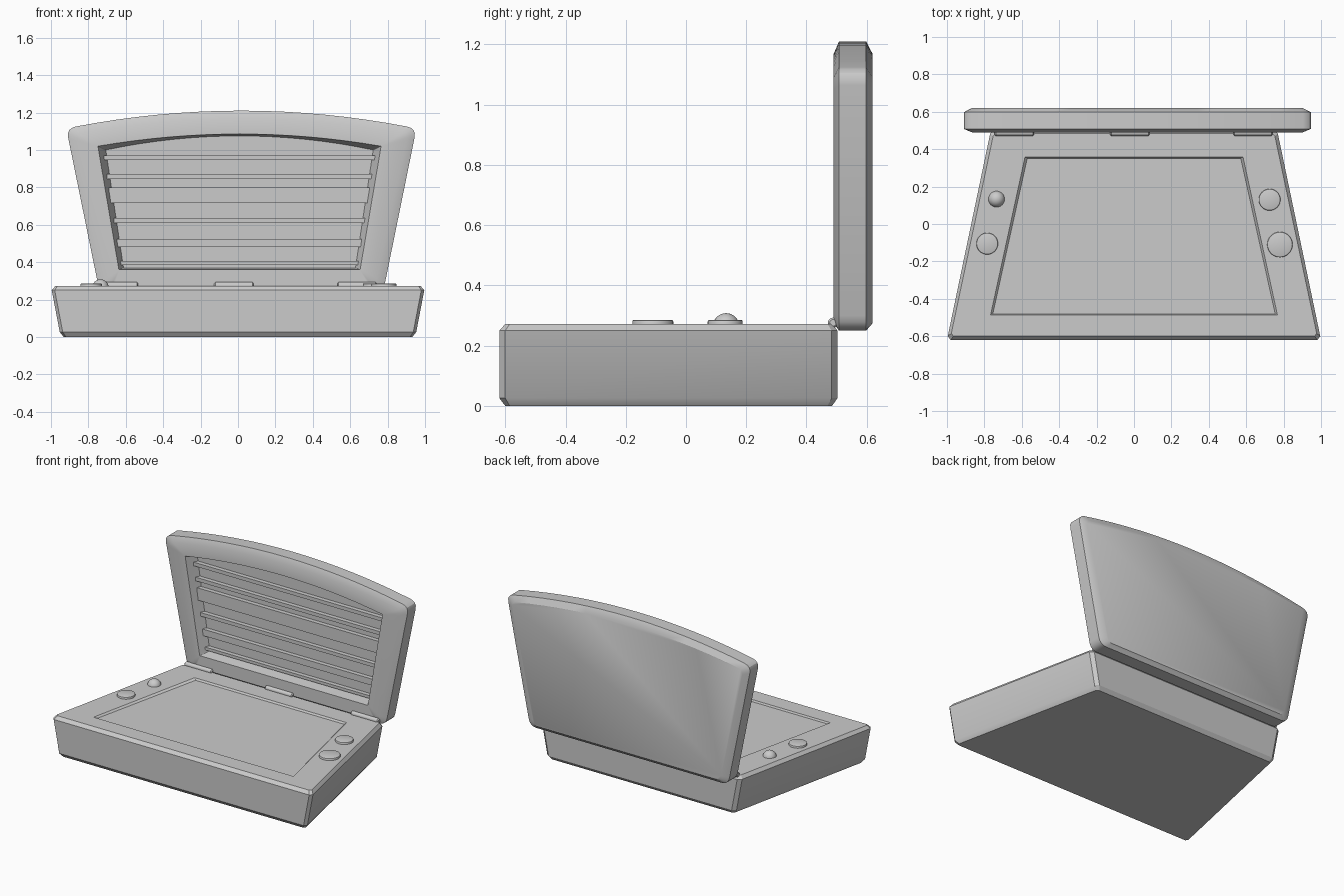
import bpy, bmesh, math
from mathutils import Vector, Matrix

cube = bpy.data.objects.get("Cube")
if cube:
    bpy.data.objects.remove(cube)

GREY = (0.6, 0.6, 0.6, 1)
grey = bpy.data.materials.new("plain grey")
grey.use_nodes = True
grey.diffuse_color = GREY
grey.node_tree.nodes["Principled BSDF"].inputs["Base Color"].default_value = GREY


def finish(name, bm, angle=28):
    bmesh.ops.recalc_face_normals(bm, faces=bm.faces)
    mesh = bpy.data.meshes.new(name)
    bm.to_mesh(mesh)
    bm.free()
    mesh.materials.append(grey)
    ob = bpy.data.objects.new(name, mesh)
    bpy.context.collection.objects.link(ob)
    bpy.ops.object.select_all(action="DESELECT")
    ob.select_set(True)
    bpy.context.view_layer.objects.active = ob
    bpy.ops.object.shade_smooth_by_angle(angle=math.radians(angle))
    return ob


def loft(name, rings):
    """Skin a row of equal point rings and cap both ends."""
    bm = bmesh.new()
    loops = [[bm.verts.new(p) for p in ring] for ring in rings]
    for a, b in zip(loops, loops[1:]):
        for i in range(len(a)):
            j = (i + 1) % len(a)
            bm.faces.new((a[i], a[j], b[j], b[i]))
    bm.faces.new(loops[0])
    bm.faces.new(loops[-1])
    return finish(name, bm)


def base_ring(front, back, y0, y1, z, cut):
    """Trapezoid with clipped corners, wide at the front."""
    corners = [Vector(p) for p in ((-front, y0, z), (front, y0, z), (back, y1, z), (-back, y1, z))]
    ring = []
    for i, c in enumerate(corners):
        for other in (corners[i - 1], corners[(i + 1) % 4]):
            ring.append(c + (other - c).normalized() * cut)
    return ring


def lid_ring(y, low, z_low, high, z_side, z_mid, r, cx=0.018):
    """Flared outline with rounded corners and an arched top."""
    def arch(x):
        return z_mid - (z_mid - z_side) * (x / high) ** 2

    def fillet(a, c, b, steps=4):
        a, c, b = Vector(a), Vector(c), Vector(b)
        for k in range(steps + 1):
            t = k / steps
            yield a * (1 - t) ** 2 + c * 2 * t * (1 - t) + b * t * t

    slope = (high - low) / (z_side - z_low)
    half = list(fillet((low - r, z_low), (low, z_low), (low + slope * r, z_low + r)))
    half += fillet((high - slope * r, z_side - r), (high, z_side), (high - r, arch(high - r)))
    half += [Vector((x, arch(x))) for x in ((high - r) * k / 8 for k in range(7, 0, -1))]
    pts = [(p.x, p.y) for p in half] + [(0, z_mid)] + [(-p.x, p.y) for p in reversed(half)]
    return [(x + cx, y, z) for x, z in pts]


def disc(name, x, y, z, r, height, bevel):
    bm = bmesh.new()
    bmesh.ops.create_cone(bm, cap_ends=True, segments=32, radius1=r, radius2=r, depth=height,
                          matrix=Matrix.Translation((x, y, z)))
    top = [e for e in bm.edges if all(v.co.z > z for v in e.verts)]
    bmesh.ops.bevel(bm, geom=top, offset=bevel, segments=2, affect="EDGES", profile=0.5)
    return finish(name, bm)


# Lower body with a shallow sunken panel
DECK = 0.272
loft("base", [
    base_ring(0.935, 0.705, -0.60, 0.485, 0.0, 0.015),
    base_ring(0.957, 0.722, -0.62, 0.503, 0.026, 0.02),
    base_ring(1.0, 0.765, -0.62, 0.503, 0.25, 0.02),
    base_ring(0.98, 0.75, -0.60, 0.485, DECK, 0.015),
    base_ring(0.767, 0.583, -0.487, 0.358, DECK, 0.002),
    base_ring(0.755, 0.571, -0.481, 0.350, DECK - 0.012, 0.002),
])

# Lid shell with a recess in its front
loft("lid", [
    lid_ring(0.62, 0.715, 0.275, 0.89, 1.085, 1.168, 0.035),
    lid_ring(0.598, 0.76, 0.25, 0.936, 1.115, 1.21, 0.05),
    lid_ring(0.508, 0.76, 0.25, 0.936, 1.115, 1.21, 0.05),
    lid_ring(0.49, 0.715, 0.275, 0.89, 1.085, 1.168, 0.035),
    lid_ring(0.49, 0.645, 0.36, 0.757, 1.02, 1.085, 0.004, 0.008),
    lid_ring(0.565, 0.62, 0.37, 0.715, 1.0, 1.075, 0.004, 0.008),
])

# Raised bars across the recess
for z0, z1 in ((0.385, 0.405), (0.48, 0.525), (0.61, 0.635),
               (0.715, 0.80), (0.845, 0.87), (0.945, 0.97)):
    half = 0.637 + 0.157 * (z1 - 0.4)
    bm = bmesh.new()
    bmesh.ops.create_cube(bm, size=1, matrix=Matrix.Translation((0.01, 0.552, (z0 + z1) / 2))
                          @ Matrix.Diagonal((2 * half, 0.034, z1 - z0, 1)))
    finish("lid_bar", bm)

# Hinge barrels
for x in (-0.64, -0.022, 0.636):
    bm = bmesh.new()
    bmesh.ops.create_cone(bm, cap_ends=True, segments=16, radius1=0.017, radius2=0.017, depth=0.21,
                          matrix=Matrix.Translation((x, 0.488, 0.276)) @ Matrix.Rotation(math.pi / 2, 4, "Y"))
    ends = [e for e in bm.edges if abs(e.verts[0].co.x - e.verts[1].co.x) < 0.01]
    bmesh.ops.bevel(bm, geom=ends, offset=0.006, segments=1, affect="EDGES")
    finish("hinge", bm)

# Round buttons on the deck
for x, y, r in ((0.725, 0.13, 0.058), (0.78, -0.11, 0.068), (-0.785, -0.105, 0.058)):
    disc("button", x, y, 0.272, r, 0.028, 0.006)

# Ball knob
bm = bmesh.new()
bmesh.ops.create_uvsphere(bm, u_segments=24, v_segments=16, radius=0.044,
                          matrix=Matrix.Translation((-0.735, 0.133, 0.264)))
finish("knob", bm, 60)
